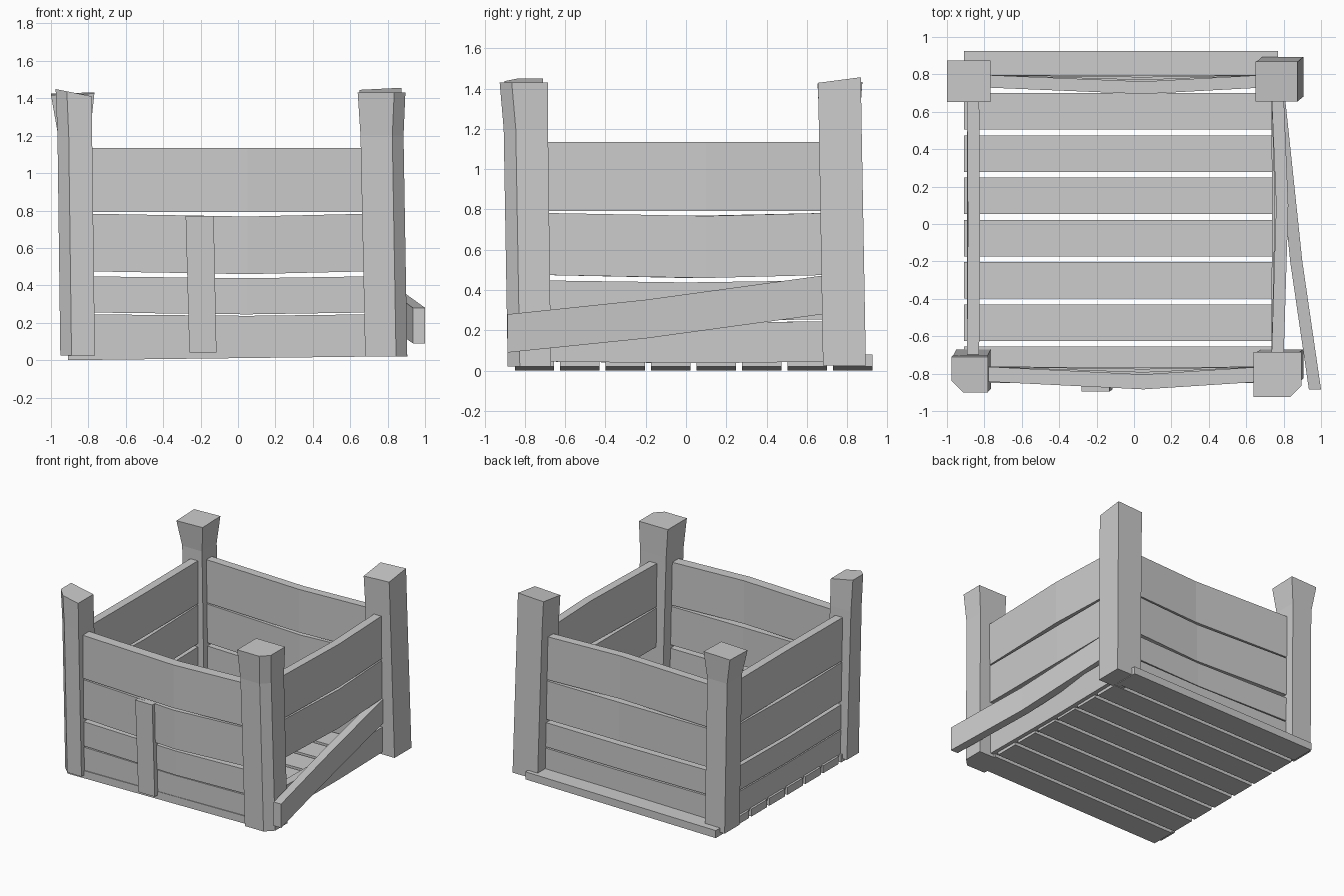
import bpy
import bmesh

if "Cube" in bpy.data.objects:
    bpy.data.objects.remove(bpy.data.objects["Cube"])


def loft(name, rings):
    """Join matching cross-sections into a closed solid."""
    bm = bmesh.new()
    rows = [[bm.verts.new(p) for p in ring] for ring in rings]
    n = len(rows[0])
    for a, b in zip(rows, rows[1:]):
        for i in range(n):
            j = (i + 1) % n
            bm.faces.new((a[i], a[j], b[j], b[i]))
    bm.faces.new(rows[0][::-1])
    bm.faces.new(rows[-1])
    bmesh.ops.recalc_face_normals(bm, faces=bm.faces)
    mesh = bpy.data.meshes.new(name)
    bm.to_mesh(mesh)
    bm.free()
    obj = bpy.data.objects.new(name, mesh)
    bpy.context.collection.objects.link(obj)
    return obj


def plank(name, axis, sections):
    """Sections are (position along axis, side min, side max, z min, z max)."""
    rings = []
    for t, s0, s1, z0, z1 in sections:
        ring = [(s0, z0), (s1, z0), (s1, z1), (s0, z1)]
        rings.append([(t, s, z) if axis == 'x' else (s, t, z) for s, z in ring])
    loft(name, rings)


def wall_board(name, axis, ends, mid, side, z, bow, sag):
    s0, s1 = side
    z0, z1 = z
    plank(name, axis, [
        (ends[0], s0, s1, z0, z1),
        (mid, s0 + bow, s1 + bow, z0 - sag, z1 - sag),
        (ends[1], s0, s1, z0, z1)])


def corners(x0, x1, y0, y1, cut=None, c=0.06):
    """Rectangle with an optional cut front corner."""
    pts = [(x0, y1), (x1, y1)]
    pts += [(x1, y0 + c), (x1 - c, y0)] if cut == 'right' else [(x1, y0)]
    pts += [(x0 + c, y0), (x0, y0 + c)] if cut == 'left' else [(x0, y0)]
    return pts


def post(name, levels, slope, cut=None):
    """Levels are (z, x0, x1, y0, y1); slope tilts the top face in x and y."""
    rings = []
    for i, (z, x0, x1, y0, y1) in enumerate(levels):
        last = i == len(levels) - 1
        sx, sy = slope if last else (0, 0)
        cx, cy = (x0 + x1) / 2, (y0 + y1) / 2
        rings.append([(x, y, z + sx * (x - cx) + sy * (y - cy))
                      for x, y in corners(x0, x1, y0, y1, cut)])
    loft(name, rings)


# Floor slats, rising slightly to the right
for i in range(8):
    y0 = -0.85 + i * 0.2257
    x1 = 0.77
    plank(f"floor_slat_{i + 1}", 'x', [
        (-0.91, y0, y0 + 0.195, 0.0, 0.06),
        (x1, y0, y0 + 0.195, 0.02, 0.08)])

# Wall boards: height range, sag, bow factor
rows = [((0.06, 0.245), 0.008, 0.1), ((0.255, 0.448), 0.01, 0.3),
        ((0.475, 0.783), 0.015, 0.7), ((0.792, 1.135), 0.0, 1.0)]
for i, (z, sag, bow) in enumerate(rows):
    n = i + 1
    low = (0.045, z[1]) if i == 0 else z
    wall_board(f"front_board_{n}", 'x', (-0.80, 0.70), 0.05,
               (-0.842, -0.762), z, -0.042 * bow, sag)
    wall_board(f"back_board_{n}", 'x', (-0.80, 0.70), 0.05,
               (0.73, 0.797), z, -0.035 * bow, sag)
    wall_board(f"left_board_{n}", 'y', (-0.72, 0.70), 0.0,
               (-0.893, -0.828), low, 0.005 * bow, sag)
    if i != 1:  # this board has come loose on the right
        wall_board(f"right_board_{n}", 'y', (-0.72, 0.70), 0.1,
                   (0.735, 0.80), low, 0.025 * bow, sag)

# Loose plank leaning off the right side
plank("loose_plank", 'y', [
    (0.70, 0.745, 0.805, 0.283, 0.475),
    (-0.20, 0.835, 0.90, 0.16, 0.352),
    (-0.885, 0.935, 1.0, 0.09, 0.28)])

# Upright batten on the front
loft("front_batten", [
    [(-0.26, -0.885, 0.04), (-0.115, -0.885, 0.04),
     (-0.115, -0.83, 0.04), (-0.26, -0.83, 0.04)],
    [(-0.28, -0.895, 0.772), (-0.13, -0.895, 0.772),
     (-0.13, -0.83, 0.772), (-0.28, -0.83, 0.772)]])

# Corner posts
post("front_left_post", [
    (0.025, -0.95, -0.765, -0.88, -0.67),
    (1.20, -0.965, -0.78, -0.895, -0.70),
    (1.43, -0.975, -0.78, -0.90, -0.71)], (-0.2, 0.0), 'left')
post("front_right_post", [
    (0.02, 0.68, 0.905, -0.885, -0.67),
    (1.20, 0.655, 0.885, -0.905, -0.685),
    (1.43, 0.64, 0.895, -0.925, -0.685)], (0.0, 0.0), 'right')
post("back_right_post", [
    (0.025, 0.685, 0.905, 0.68, 0.893),
    (1.20, 0.66, 0.88, 0.66, 0.872),
    (1.437, 0.65, 0.875, 0.655, 0.868)], (0.05, 0.13))
post("back_left_post", [
    (0.025, -0.95, -0.775, 0.68, 0.87),
    (1.22, -0.965, -0.79, 0.675, 0.86),
    (1.425, -1.0, -0.768, 0.652, 0.875)], (0.03, 0.03))
